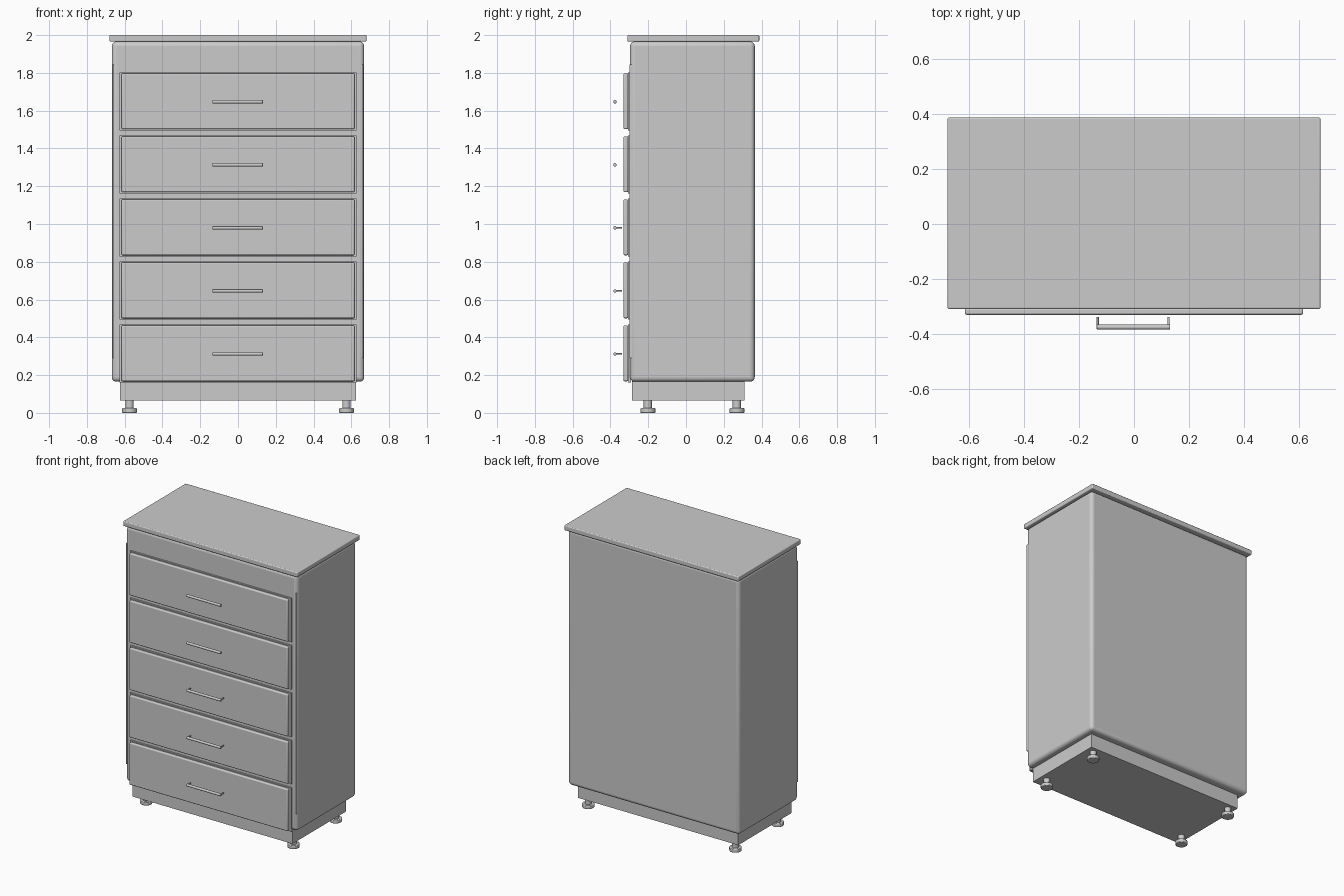
import bpy
from math import radians

if "Cube" in bpy.data.objects:
    bpy.data.objects.remove(bpy.data.objects["Cube"], do_unlink=True)

COLOUR = (0.6, 0.6, 0.6, 1)
grey = bpy.data.materials.new("light_grey")
grey.diffuse_color = COLOUR
grey.use_nodes = True
grey.node_tree.nodes["Principled BSDF"].inputs["Base Color"].default_value = COLOUR


def finish(obj, name, bevel, segments=3):
    obj.name = name
    obj.data.materials.append(grey)
    bpy.ops.object.transform_apply(location=False, rotation=True, scale=True)
    if bevel:
        mod = obj.modifiers.new("rounded_edges", "BEVEL")
        mod.width, mod.segments = bevel, segments
        mod.limit_method = "ANGLE"
    bpy.ops.object.shade_smooth_by_angle(angle=radians(35))
    return obj


def box(name, x, y, z, bevel=0.0, segments=3):
    """Box from (low, high) pairs on each axis."""
    spans = (x, y, z)
    bpy.ops.mesh.primitive_cube_add(size=1, location=[(a + b) / 2 for a, b in spans])
    obj = bpy.context.object
    obj.scale = [b - a for a, b in spans]
    return finish(obj, name, bevel, segments)


def rod(name, centre, radius, length, axis="z", bevel=0.0, sides=24):
    turn = {"x": (0, radians(90), 0), "y": (radians(90), 0, 0), "z": (0, 0, 0)}[axis]
    bpy.ops.mesh.primitive_cylinder_add(vertices=sides, radius=radius, depth=length,
                                        location=centre, rotation=turn)
    return finish(bpy.context.object, name, bevel, 2)


# Carcass, worktop and plinth
box("cabinet_body", (-0.668, 0.668), (-0.296, 0.364), (0.165, 1.966), 0.024, 5)
box("top_panel", (-0.68, 0.68), (-0.31, 0.388), (1.965, 2.0), 0.006)
box("plinth", (-0.624, 0.624), (-0.285, 0.31), (0.065, 0.17))

# Slim trim strips on the front corners
for side, label in ((-1, "right"), (1, "left")):
    x = side * 0.659
    box(f"corner_trim_{label}", (x - 0.004, x + 0.004), (-0.3, -0.285), (0.29, 1.845))

# Drawers: backing frame, rounded front and bar handle
for i in range(5):
    z = 0.165 + i * 0.3337
    box(f"drawer_frame_{i + 1}", (-0.628, 0.628), (-0.307, -0.29), (z - 0.005, z + 0.303))
    box(f"drawer_front_{i + 1}", (-0.617, 0.617), (-0.331, -0.306), (z + 0.002, z + 0.298), 0.007)
    hz = z + 0.147
    rod(f"handle_bar_{i + 1}", (-0.002, -0.376, hz), 0.009, 0.268, "x", 0.002, 16)
    if i < 3:
        for x in (-0.132, 0.126):
            rod(f"handle_post_{i + 1}", (x, -0.356, hz), 0.004, 0.034, "y", sides=12)

# Levelling feet
for x in (-0.574, 0.574):
    for y in (-0.202, 0.269):
        rod("foot_pad", (x, y, 0.0125), 0.04, 0.025, bevel=0.004)
        rod("foot_stem", (x, y, 0.045), 0.022, 0.045)
